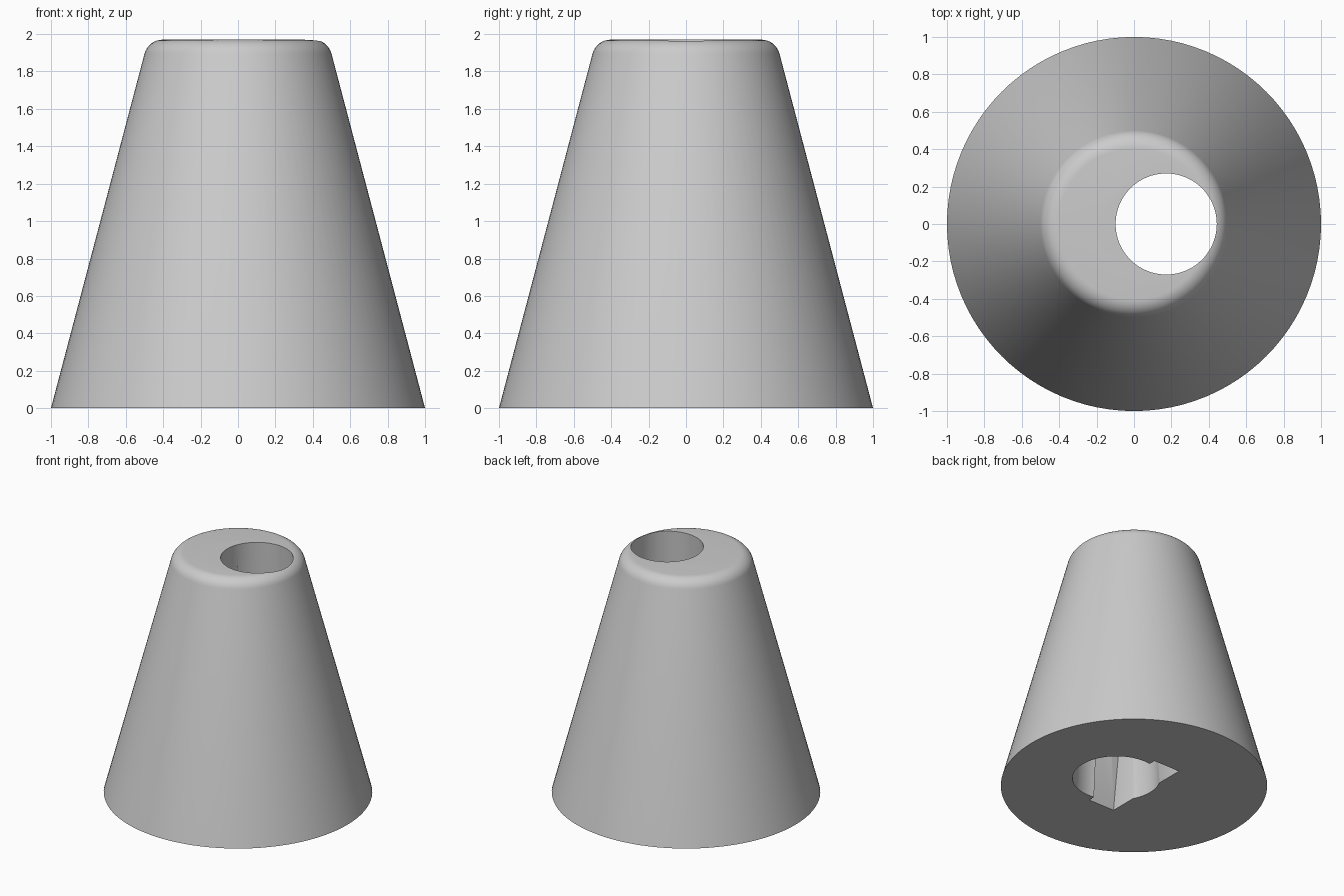
import bpy, bmesh, math

cube = bpy.data.objects.get("Cube")
if cube:
    bpy.data.objects.remove(cube, do_unlink=True)

SEGMENTS = 96
HEIGHT = 1.97
ROUND = 0.1
HOLE_X = 0.172

grey = bpy.data.materials.new("light_grey")
grey.use_nodes = True
colour = (0.6, 0.6, 0.6, 1)
grey.diffuse_color = colour
grey.node_tree.nodes["Principled BSDF"].inputs["Base Color"].default_value = colour


def loft(name, rings):
    """Solid through matching rings of points, listed from bottom to top."""
    bm = bmesh.new()
    loops = [[bm.verts.new(p) for p in ring] for ring in rings]
    for low, high in zip(loops, loops[1:]):
        for i in range(len(low)):
            j = (i + 1) % len(low)
            bm.faces.new((low[i], low[j], high[j], high[i]))
    bm.faces.new(loops[0][::-1])
    bm.faces.new(loops[-1])
    mesh = bpy.data.meshes.new(name)
    bm.to_mesh(mesh)
    bm.free()
    mesh.materials.append(grey)
    obj = bpy.data.objects.new(name, mesh)
    bpy.context.collection.objects.link(obj)
    return obj


def circle(radius, z, x=0):
    turns = [math.tau * i / SEGMENTS for i in range(SEGMENTS)]
    return [(x + radius * math.cos(a), radius * math.sin(a), z) for a in turns]


def rectangle(half_x, half_y, z):
    return [(sx * half_x, sy * half_y, z)
            for sx, sy in ((-1, -1), (1, -1), (1, 1), (-1, 1))]


# Cone with a rounded top rim
rings = [circle(1, 0)]
for i in range(9):
    a = math.radians(15 + 75 * i / 8)
    rings.append(circle(0.403 + ROUND * math.cos(a),
                        HEIGHT - ROUND + ROUND * math.sin(a)))
body = loft("cone_body", rings)

# Off-centre tapered bore and the tapered slot crossing it from below
bore = loft("bore_cutter", [circle(0.33, -0.01, HOLE_X),
                            circle(0.27, HEIGHT + 0.01, HOLE_X)])
slot = loft("slot_cutter", [rectangle(0.12, 0.385, -0.02),
                            rectangle(0.08, 0.09, 1.9)])

bpy.context.view_layer.objects.active = body
for cutter in (bore, slot):
    cut = body.modifiers.new(cutter.name, "BOOLEAN")
    cut.operation = "DIFFERENCE"
    cut.solver = "EXACT"
    cut.object = cutter
    bpy.ops.object.modifier_apply(modifier=cut.name)
    bpy.data.objects.remove(cutter, do_unlink=True)

bpy.ops.object.select_all(action="DESELECT")
body.select_set(True)
bpy.ops.object.shade_smooth_by_angle(angle=math.radians(30))
